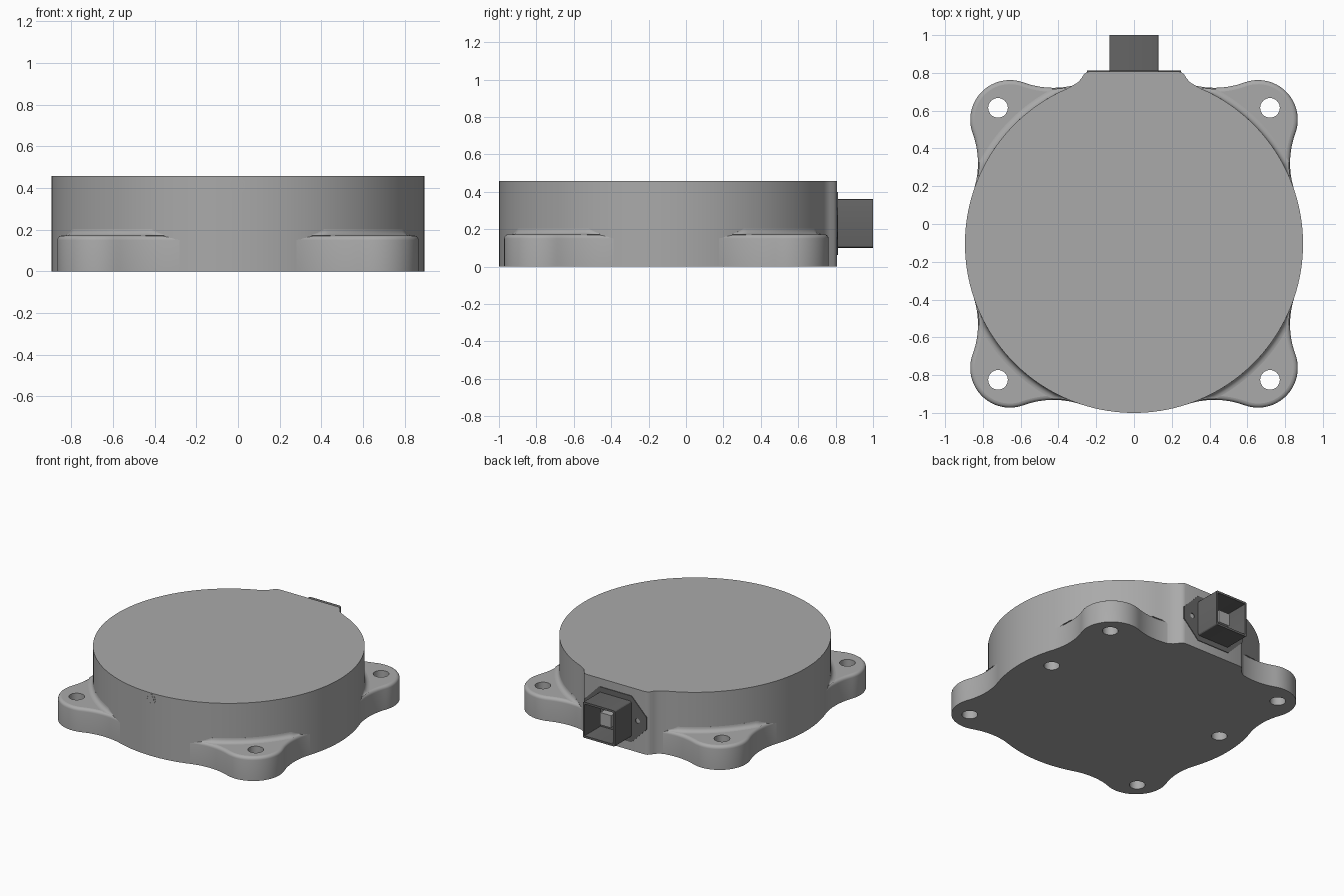
import bpy, bmesh, math
from mathutils import Matrix

if "Cube" in bpy.data.objects:
    bpy.data.objects.remove(bpy.data.objects["Cube"])

CY = -0.105              # y of the housing axis
R, H = 0.895, 0.457      # housing radius and height
EAR_Z, EDGE = 0.172, 0.022
BACK = 0.808 - CY        # flat rear pad, measured from the axis


def material(name, v):
    m = bpy.data.materials.new(name)
    m.use_nodes = True
    m.diffuse_color = (v, v, v, 1)
    m.node_tree.nodes["Principled BSDF"].inputs["Base Color"].default_value = (v, v, v, 1)
    return m


GREY = material("housing grey", 0.40)
DARK = material("connector dark grey", 0.13)


def polar(r, a, cx=0, cy=0):
    return cx + r * math.cos(a), cy + r * math.sin(a)


def arc(r, a0, a1, n, cx=0, cy=0):
    return [polar(r, a0 + (a1 - a0) * i / n, cx, cy) for i in range(n + 1)]


def circle(r, cx=0, cy=0, n=32):
    return arc(r, 0, math.tau, n, cx, cy)[:-1]


def loop(bm, pts, z):
    return [bm.verts.new((x, y, z)) for x, y in pts]


def wall(bm, a, b):
    for i in range(len(a)):
        j = (i + 1) % len(a)
        bm.faces.new((a[i], a[j], b[j], b[i]))


def cap(bm, *loops):
    # Flat face bounded by the first loop, with the others as holes
    edges = [bm.edges.get((l[i - 1], l[i])) for l in loops for i in range(len(l))]
    for e in edges:
        e.smooth = False
    bmesh.ops.triangle_fill(bm, edges=edges, use_beauty=True, use_dissolve=False)


def finish(bm, name, mat, loc=(0, 0, 0), rot=(0, 0, 0), smooth=True):
    bmesh.ops.recalc_face_normals(bm, faces=bm.faces[:])
    me = bpy.data.meshes.new(name)
    bm.to_mesh(me)
    bm.free()
    me.materials.append(mat)
    ob = bpy.data.objects.new(name, me)
    bpy.context.collection.objects.link(ob)
    ob.location, ob.rotation_euler = loc, rot
    if smooth:
        bpy.ops.object.select_all(action='DESELECT')
        ob.select_set(True)
        bpy.context.view_layer.objects.active = ob
        bpy.ops.object.shade_smooth_by_angle(angle=math.radians(30))
    return ob


def prism(name, pts, z0, z1, mat, holes=(), **kw):
    # Straight extrusion with optional through holes
    bm = bmesh.new()
    pairs = []
    for p in [pts, *holes]:
        a, b = loop(bm, p, z0), loop(bm, p, z1)
        wall(bm, a, b)
        pairs.append((a, b))
    cap(bm, *[p[0] for p in pairs])
    cap(bm, *[p[1] for p in pairs])
    return finish(bm, name, mat, **kw)


def mirror(ob, x=True, y=False):
    m = ob.modifiers.new("mirror", 'MIRROR')
    m.use_axis = (x, y, False)
    m.use_mirror_merge = False


# Housing: round body with a flat rear pad and two blind dowel holes below
side = [(0.235, BACK), (0.252, BACK - 0.005), (0.266, BACK - 0.017), (0.279, BACK - 0.038),
        (0.295, BACK - 0.056), (0.315, BACK - 0.069)]
a0 = math.acos(0.35 / R)
outline = arc(R, math.pi - a0, math.tau + a0, 140) + side[::-1] + [(-x, y) for x, y in side]
bm = bmesh.new()
bottom, top = loop(bm, outline, 0), loop(bm, outline, H)
wall(bm, bottom, top)
cap(bm, top)
mouths = []
for s in (-1, 1):
    pts = circle(0.052, s * 0.72, 0.12)
    mouth, floor = loop(bm, pts, 0), loop(bm, pts, 0.1)
    wall(bm, mouth, floor)
    cap(bm, floor)
    mouths.append(mouth)
cap(bm, bottom, *mouths)
finish(bm, "housing", GREY, (0, CY, 0))

# Mounting ear: round lobe blended into the housing by two tangent arcs
LOBE, LR, FR = 0.657, 0.21, 0.46
d = LOBE * math.sqrt(2)
D = R + FR
beta = math.acos((D * D + d * d - (LR + FR) ** 2) / (2 * D * d))
fa = math.pi / 4 + beta
FX, FY = polar(D, fa)
to_lobe = math.atan2(LOBE - FY, LOBE - FX)


def ear_outline(inset):
    half = arc(FR + inset, fa - math.pi, to_lobe, 14, FX, FY)
    half += arc(LR - inset, to_lobe + math.pi, math.pi / 4, 12, LOBE, LOBE)[1:]
    inner = arc(R - 0.035, math.pi / 2 - fa, fa, 14)
    return half + [(y, x) for x, y in half[-2::-1]] + inner


bm = bmesh.new()
layers = [loop(bm, ear_outline(0), 0)]
for i in range(5):
    t = i * math.pi / 8
    layers.append(loop(bm, ear_outline(EDGE * (1 - math.cos(t))),
                       EAR_Z - EDGE + EDGE * math.sin(t)))
for a, b in zip(layers, layers[1:]):
    wall(bm, a, b)
hole = circle(0.052, 0.72, 0.72)
h0, h1 = loop(bm, hole, 0), loop(bm, hole, EAR_Z)
wall(bm, h0, h1)
cap(bm, layers[0], h0)
cap(bm, layers[-1], h1)
mirror(finish(bm, "mounting_ear", GREY, (0, CY, 0)), y=True)

# Cove between the ear top and the housing wall, fading out at both ends
bm = bmesh.new()
sections = []
N = 40
for i in range(N + 1):
    off = (i / N * 2 - 1) * (beta - math.radians(5))
    al = beta - abs(off)
    reach = D * math.cos(al) - math.sqrt(max(FR ** 2 - (D * math.sin(al)) ** 2, 0))
    s = max(0.002, min(0.032, reach - R - 0.006))
    prof = [(R - 0.015, EAR_Z - 0.01)]
    for k in range(6):
        t = k / 5 * math.pi / 2
        prof.append((R + s * (1 - math.sin(t)), EAR_Z + s * (1 - math.cos(t))))
    prof.append((R - 0.015, EAR_Z + s))
    sections.append([bm.verts.new((*polar(r, math.pi / 4 + off), z)) for r, z in prof])
for a, b in zip(sections, sections[1:]):
    wall(bm, a, b)
bm.faces.new(sections[0])
bm.faces.new(sections[-1])
mirror(finish(bm, "ear_cove", GREY, (0, CY, 0)), y=True)

# Rear connector: built flat, then turned so that local z points to the back
ZC = 0.23
TURN = dict(loc=(0, 0.806, ZC), rot=(-math.pi / 2, 0, 0))
quarter = [(0.25, 0.045), (0.13, 0.168)]
plate = quarter + [(-x, y) for x, y in quarter[::-1]]
plate += [(-x, -y) for x, y in quarter] + [(x, -y) for x, y in quarter[::-1]]
prism("connector_flange", plate, 0, 0.007, DARK,
      holes=[circle(0.018, s * 0.18, 0, 16) for s in (-1, 1)], smooth=False, **TURN)


def rounded_square(h, r):
    pts = []
    for k in range(4):
        q = math.pi / 2 * k
        sx, sy = ((1, 1), (-1, 1), (-1, -1), (1, -1))[k]
        pts += arc(r, q, q + math.pi / 2, 3, sx * (h - r), sy * (h - r))
    return pts


prism("connector_shell", rounded_square(0.13, 0.012), 0, 0.194, DARK,
      holes=[rounded_square(0.115, 0.004)], **TURN)
prism("connector_floor", rounded_square(0.118, 0.004), 0, 0.01, DARK, **TURN)
prism("connector_core", rounded_square(0.045, 0.004), 0, 0.118, GREY, **TURN)

# Small round plug on the front wall
FRONT = dict(loc=(0, -0.998, 0.413), rot=(math.pi / 2, 0, 0))
prism("front_plug_rim", circle(0.036), 0, 0.003, GREY, holes=[circle(0.029)], **FRONT)
prism("front_plug", circle(0.023), 0, 0.003, GREY, holes=[circle(0.012, n=6)], **FRONT)
